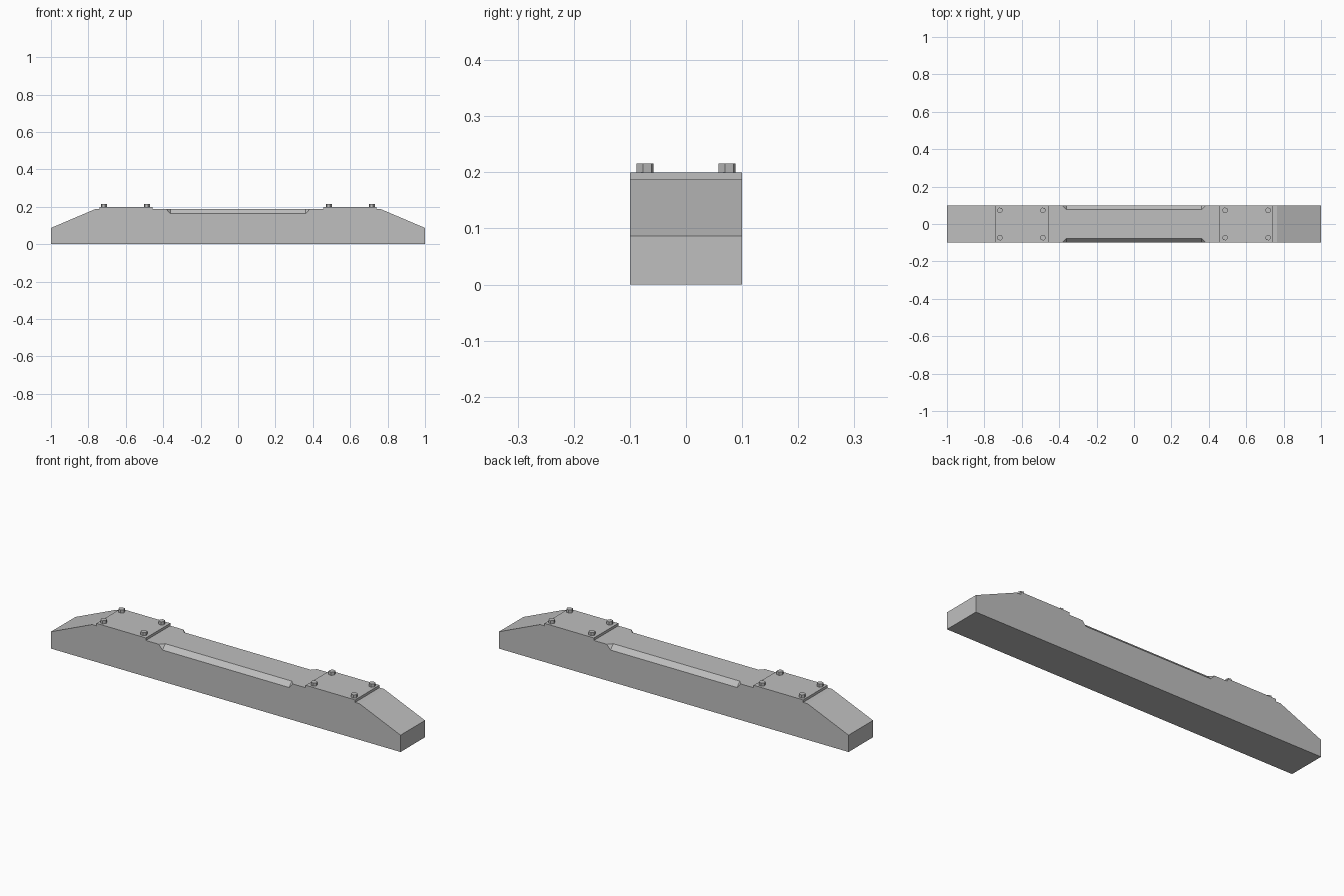
import bpy
import bmesh
from math import cos, sin, radians
from mathutils import Vector

cube = bpy.data.objects.get("Cube")
if cube:
    bpy.data.objects.remove(cube, do_unlink=True)

grey = bpy.data.materials.new("plain_grey")
grey.use_nodes = True
colour = (0.52, 0.52, 0.52, 1)
grey.diffuse_color = colour
grey.node_tree.nodes["Principled BSDF"].inputs["Base Color"].default_value = colour


def prism(name, start, end):
    """Solid joining two matching rings of points."""
    bm = bmesh.new()
    a = [bm.verts.new(p) for p in start]
    b = [bm.verts.new(p) for p in end]
    bm.faces.new(a)
    bm.faces.new(b)
    for i in range(len(a)):
        j = (i + 1) % len(a)
        bm.faces.new((a[i], a[j], b[j], b[i]))
    bmesh.ops.recalc_face_normals(bm, faces=bm.faces)
    mesh = bpy.data.meshes.new(name)
    bm.to_mesh(mesh)
    bm.free()
    mesh.materials.append(grey)
    obj = bpy.data.objects.new(name, mesh)
    bpy.context.collection.objects.link(obj)
    return obj


HALF_WIDTH = 0.1
BEAM_TOP = 0.187
PLATE_TOP = 0.2

# Beam with sloping ends
half = [(1, 0), (1, 0.087), (0.765, BEAM_TOP)]
profile = half + [(-x, z) for x, z in reversed(half)]
beam = prism("beam",
             [(x, -HALF_WIDTH, z) for x, z in profile],
             [(x, HALF_WIDTH, z) for x, z in profile])

# Stopped chamfers along both upper edges
for side in (-1, 1):
    corner = Vector((0.383, side * HALF_WIDTH, BEAM_TOP))
    inner = Vector((0.362, side * 0.077, BEAM_TOP))
    lower = Vector((0.362, side * HALF_WIDTH, 0.163))
    middle = (inner + lower) / 2
    ring = [middle + (p - middle) * 2 for p in (corner, inner, lower)]
    cutter = prism("chamfer_cutter", ring, [(-p.x, p.y, p.z) for p in ring])
    cutter.hide_render = True
    cut = beam.modifiers.new("chamfer", 'BOOLEAN')
    cut.operation = 'DIFFERENCE'
    cut.solver = 'EXACT'
    cut.object = cutter
    bpy.context.view_layer.objects.active = beam
    bpy.ops.object.modifier_apply(modifier=cut.name)
    bpy.data.objects.remove(cutter, do_unlink=True)

# Raised seat plates, each held by four hexagonal bolts
angles = [radians(47 + 60 * i) for i in range(6)]
for side, label in ((-1, "right"), (1, "left")):
    base = [(side * x, y) for x, y in ((0.457, -HALF_WIDTH), (0.74, -HALF_WIDTH),
                                       (0.74, HALF_WIDTH), (0.457, HALF_WIDTH))]
    prism(label + "_seat_plate",
          [(x, y, BEAM_TOP) for x, y in base],
          [(x, y, PLATE_TOP) for x, y in base])
    for x in (0.487, 0.717):
        for y in (-0.073, 0.073):
            hexagon = [(side * x + 0.016 * cos(a), y + 0.016 * sin(a)) for a in angles]
            prism(label + "_bolt",
                  [(px, py, PLATE_TOP - 0.005) for px, py in hexagon],
                  [(px, py, PLATE_TOP + 0.016) for px, py in hexagon])
